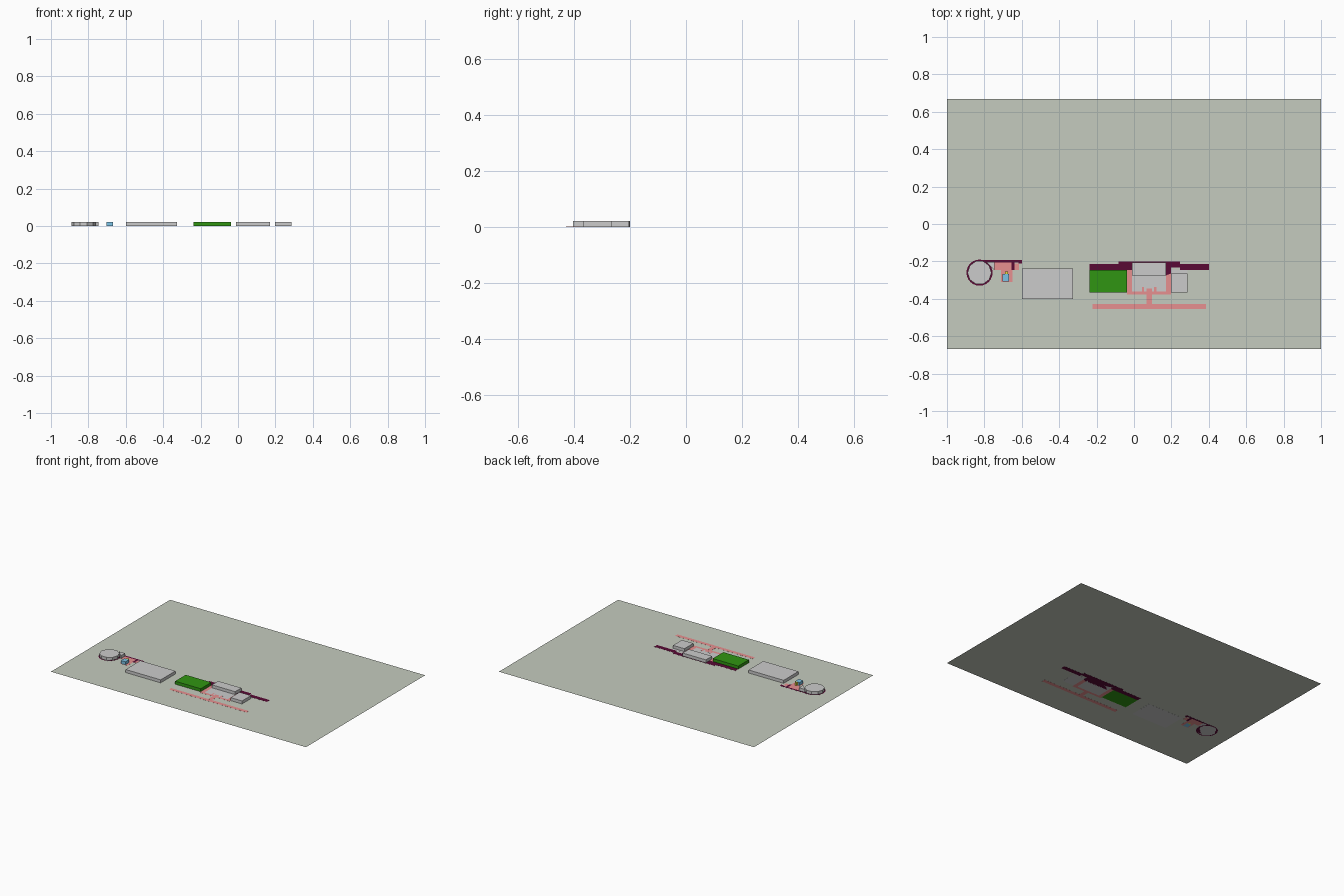
import bpy, bmesh, math

if "Cube" in bpy.data.objects:
    bpy.data.objects.remove(bpy.data.objects["Cube"])

H = 0.022      # building height
T = 0.001      # painted slab thickness, visible from both sides


def material(name, rgb):
    m = bpy.data.materials.new(name)
    m.diffuse_color = (*rgb, 1)
    m.use_nodes = True
    m.node_tree.nodes["Principled BSDF"].inputs["Base Color"].default_value = m.diffuse_color
    return m


GROUND = material("ground_green_grey", (0.56, 0.60, 0.52))
PURPLE = material("dark_purple", (0.10, 0.003, 0.035))
PINK = material("pink", (0.80, 0.28, 0.28))
GREEN = material("green", (0.03, 0.30, 0.006))
BLUE = material("light_blue", (0.20, 0.55, 0.80))
YELLOW = material("yellow", (0.80, 0.70, 0.05))
PALE = material("pale", (0.85, 0.85, 0.83))


def prism(name, pts, z0, z1, mat=None):
    """Extrude a flat outline from z0 to z1 (a single face if equal)."""
    bm = bmesh.new()
    face = bm.faces.new([bm.verts.new((x, y, z0)) for x, y in pts])
    if z1 > z0:
        r = bmesh.ops.extrude_face_region(bm, geom=[face], use_keep_orig=True)
        for v in r["geom"]:
            if isinstance(v, bmesh.types.BMVert):
                v.co.z = z1
    bmesh.ops.recalc_face_normals(bm, faces=bm.faces)
    if z1 == z0 and face.normal.z < 0:
        face.normal_flip()
    me = bpy.data.meshes.new(name)
    bm.to_mesh(me)
    bm.free()
    ob = bpy.data.objects.new(name, me)
    bpy.context.collection.objects.link(ob)
    if mat:
        me.materials.append(mat)
    return ob


def rect(x0, x1, y0, y1):
    return [(x0, y0), (x1, y0), (x1, y1), (x0, y1)]


def disc(cx, cy, r, n):
    return [(cx + r * math.cos(2 * math.pi * i / n),
             cy + r * math.sin(2 * math.pi * i / n)) for i in range(n)]


# site plane
prism("ground", rect(-1, 1, -0.667, 0.667), T / 2, T / 2, GROUND)

# buildings
prism("round_building", disc(-0.826, -0.26, 0.064, 10), 0, H)
prism("round_building_annex", [(-0.772, -0.222), (-0.745, -0.248),
      (-0.745, -0.202), (-0.79, -0.202)], 0, H)
prism("large_hall", rect(-0.6, -0.325, -0.402, -0.237), 0, H)
prism("green_hall", rect(-0.237, -0.037, -0.365, -0.247), 0, H, GREEN)
prism("centre_block", rect(-0.012, 0.17, -0.275, -0.205), 0, H)
prism("east_block", rect(0.198, 0.287, -0.365, -0.265), 0, H)
prism("blue_hut", rect(-0.703, -0.668, -0.308, -0.268), 0, H, BLUE)
prism("yellow_hut", rect(-0.69, -0.675, -0.268, -0.254), 0, H, YELLOW)

# dark border around and beside the round building
prism("round_border", disc(-0.826, -0.26, 0.07, 24), 0, T, PURPLE)
prism("west_strip", [(-0.826, -0.193), (-0.6, -0.193), (-0.6, -0.212),
      (-0.618, -0.212), (-0.618, -0.205), (-0.826, -0.205)], 0, T, PURPLE)
prism("west_strip_leg", rect(-0.656, -0.64, -0.247, -0.205), 0, T, PURPLE)

# pink paths near the round building
prism("west_path", rect(-0.745, -0.656, -0.247, -0.205), 0, T, PINK)
prism("west_path_link", rect(-0.64, -0.615, -0.245, -0.212), 0, T, PINK)
prism("west_path_stem", rect(-0.71, -0.65, -0.31, -0.247), 0, T, PINK)

# dark strip behind the main group
prism("main_strip", [(-0.237, -0.247), (-0.012, -0.247), (-0.012, -0.275),
      (0.17, -0.275), (0.198, -0.265), (0.198, -0.232), (0.245, -0.232),
      (0.245, -0.247), (0.4, -0.247), (0.4, -0.215), (0.245, -0.215),
      (0.245, -0.2), (-0.083, -0.2), (-0.083, -0.215), (-0.237, -0.215)],
      0, T, PURPLE)

# pale courtyard and yard
prism("courtyard", rect(-0.01, 0.17, -0.36, -0.275), 0, T, PALE)
prism("east_yard", rect(0.198, 0.287, -0.265, -0.247), 0, T, PALE)

# pink paths around the courtyard, and the long front path
prism("court_path", [(-0.037, -0.247), (-0.037, -0.378), (0.198, -0.378),
      (0.198, -0.265), (0.17, -0.265), (0.17, -0.36), (-0.01, -0.36),
      (-0.01, -0.247)], 0, T, PINK)
for name, x0, x1, y0, y1 in (("path_stem", 0.066, 0.096, -0.428, -0.378),
                             ("gate_middle", 0.066, 0.096, -0.36, -0.345),
                             ("gate_left", 0.043, 0.054, -0.36, -0.338),
                             ("gate_right", 0.108, 0.119, -0.36, -0.338)):
    prism(name, rect(x0, x1, y0, y1), 0, T + 0.0003, PINK)
prism("front_path", rect(-0.223, 0.385, -0.454, -0.428), 0, T, PINK)
